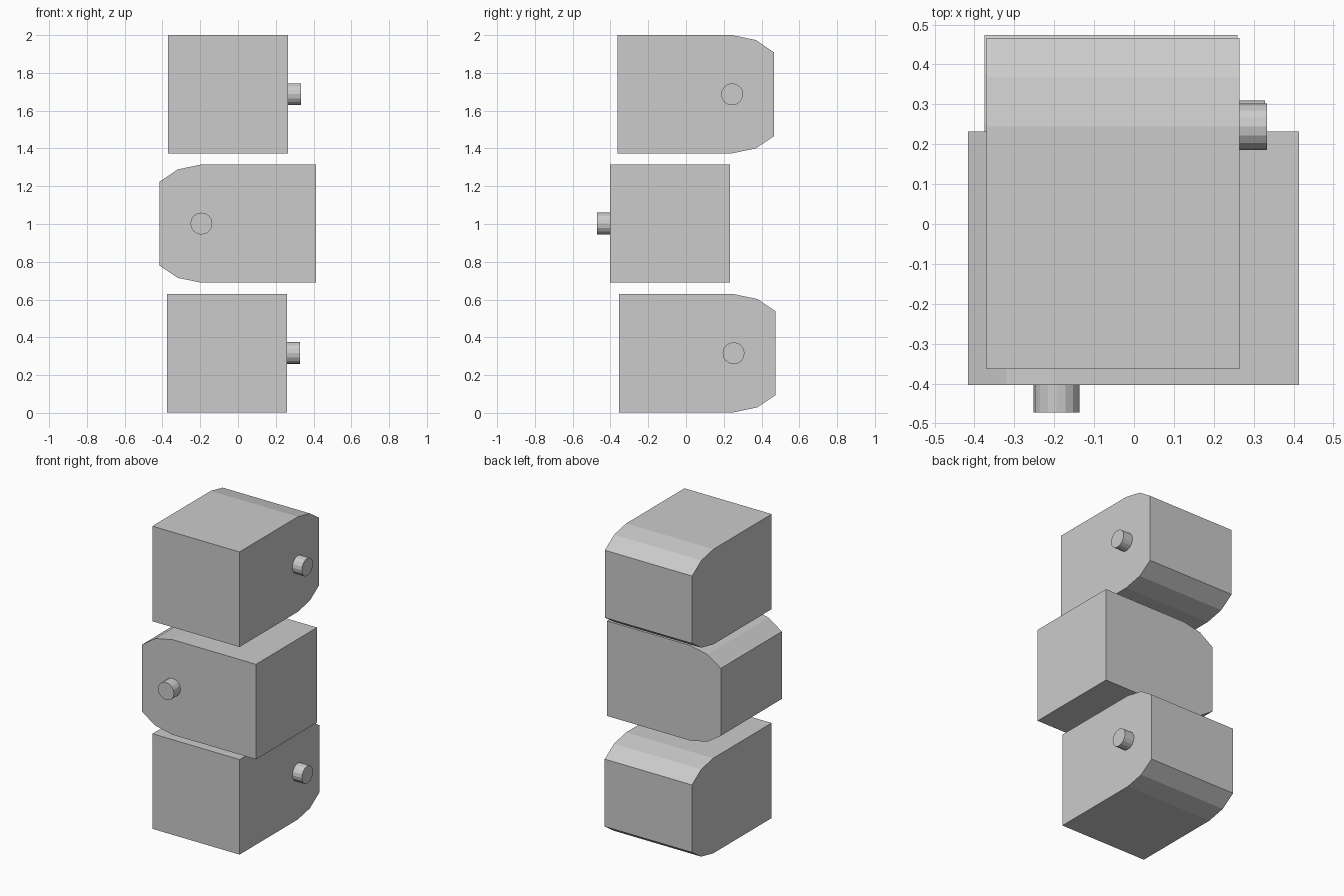
import bpy, bmesh
from math import pi
from mathutils import Matrix

if "Cube" in bpy.data.objects:
    bpy.data.objects.remove(bpy.data.objects["Cube"])

# Half outline of the rounded block: (distance from pin axis, height)
HALF = [(-0.607, 0.313), (0.0, 0.313), (0.125, 0.287), (0.222, 0.222)]
PROFILE = HALF + [(u, -h) for u, h in reversed(HALF)]
WIDTH = 0.635
PIN_R, PIN_LEN = 0.058, 0.069


def finish(bm, name, matrix):
    bm.transform(matrix)
    bmesh.ops.recalc_face_normals(bm, faces=bm.faces)
    mesh = bpy.data.meshes.new(name)
    bm.to_mesh(mesh)
    bm.free()
    obj = bpy.data.objects.new(name, mesh)
    bpy.context.collection.objects.link(obj)


def block_with_pin(prefix, origin, turn):
    """Origin lies on the pin axis at the pin-side face; pin points along local +x."""
    place = Matrix.Translation(origin) @ Matrix.Rotation(turn, 4, 'Z')
    # block: extruded outline
    bm = bmesh.new()
    face = bm.faces.new([bm.verts.new((0, u, h)) for u, h in PROFILE])
    ext = bmesh.ops.extrude_face_region(bm, geom=[face], use_keep_orig=True)
    moved = [v for v in ext["geom"] if isinstance(v, bmesh.types.BMVert)]
    bmesh.ops.translate(bm, verts=moved, vec=(-WIDTH, 0, 0))
    finish(bm, prefix + "_block", place)
    # side pin
    bm = bmesh.new()
    bmesh.ops.create_cone(bm, cap_ends=True, segments=16, radius1=PIN_R,
                          radius2=PIN_R, depth=PIN_LEN)
    finish(bm, prefix + "_pin", place @ Matrix.Translation((PIN_LEN / 2, 0, 0))
           @ Matrix.Rotation(pi / 2, 4, 'Y'))


# Stack of three blocks, the middle one turned a quarter turn
block_with_pin("bottom", (0.26, 0.252, 0.316), 0)
block_with_pin("middle", (-0.194, -0.403, 1.002), -pi / 2)
# Turning by -90 degrees sends the rounded end to +x, so mirror the middle block
for name in ("middle_block", "middle_pin"):
    mesh = bpy.data.objects[name].data
    mesh.transform(Matrix.Translation((-0.388, 0, 0)) @ Matrix.Scale(-1, 4, (1, 0, 0)))
    mesh.flip_normals()
block_with_pin("top", (0.265, 0.244, 1.687), 0)
